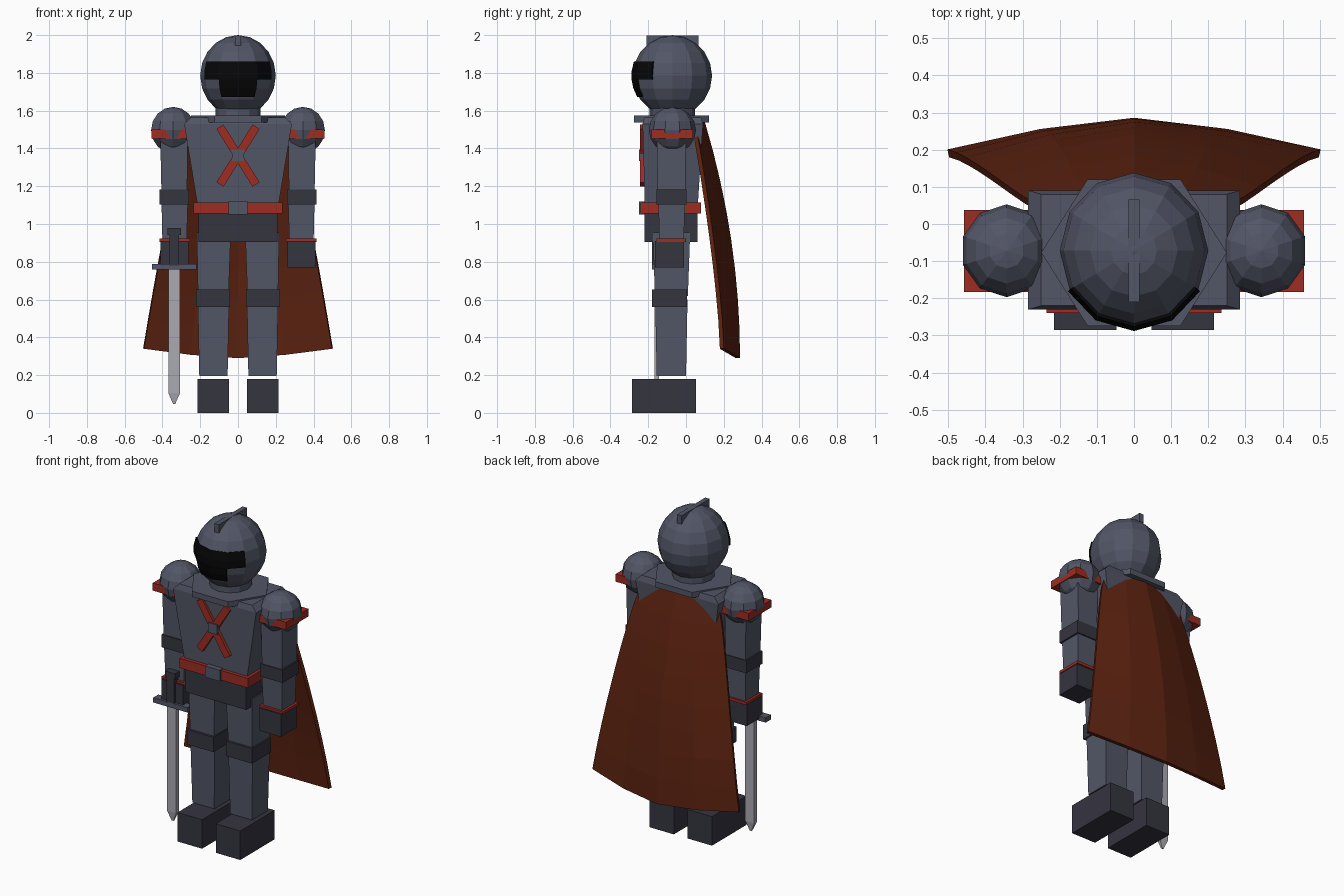
import bpy, bmesh, math
from mathutils import Matrix, Vector

if "Cube" in bpy.data.objects:
    bpy.data.objects.remove(bpy.data.objects["Cube"])


def material(name, rgb):
    m = bpy.data.materials.new(name)
    m.diffuse_color = (*rgb, 1)
    m.use_nodes = True
    m.node_tree.nodes["Principled BSDF"].inputs["Base Color"].default_value = m.diffuse_color
    return m


STEEL = material("blue_grey_steel", (0.084, 0.093, 0.133))
DARK = material("dark_leather", (0.036, 0.035, 0.051))
RED = material("red_trim", (0.34, 0.025, 0.016))
CAPE = material("rust_cape", (0.105, 0.016, 0.005))
BLACK = material("black_visor", (0.002, 0.002, 0.002))
BLADE = material("pale_blade", (0.40, 0.40, 0.45))


def finish(name, bm, mat):
    bmesh.ops.recalc_face_normals(bm, faces=bm.faces)
    me = bpy.data.meshes.new(name)
    bm.to_mesh(me)
    bm.free()
    me.materials.append(mat)
    ob = bpy.data.objects.new(name, me)
    bpy.context.collection.objects.link(ob)
    return ob


def loft(name, mat, *levels):
    """Stack of rectangles, each (z, x0, x1, y0, y1), skinned and capped."""
    bm = bmesh.new()
    rings = []
    for z, x0, x1, y0, y1 in levels:
        rings.append([bm.verts.new((x, y, z)) for x, y in
                      ((x0, y0), (x1, y0), (x1, y1), (x0, y1))])
    for a, b in zip(rings, rings[1:]):
        for i in range(4):
            j = (i + 1) % 4
            bm.faces.new((a[i], a[j], b[j], b[i]))
    bm.faces.new(rings[0])
    bm.faces.new(rings[-1])
    return finish(name, bm, mat)


def box(name, mat, x0, x1, y0, y1, z0, z1):
    return loft(name, mat, (z0, x0, x1, y0, y1), (z1, x0, x1, y0, y1))


def ball(name, mat, centre, radii, segments, rings):
    bm = bmesh.new()
    bmesh.ops.create_uvsphere(bm, u_segments=segments, v_segments=rings, radius=1)
    bm.transform(Matrix.Translation(centre) @ Matrix.Diagonal((*radii, 1)))
    return finish(name, bm, mat)


def disc(name, mat, centre, rx, ry, height, sides, turn=0):
    bm = bmesh.new()
    bmesh.ops.create_cone(bm, cap_ends=True, segments=sides, radius1=1, radius2=1, depth=1)
    bm.transform(Matrix.Translation(centre) @ Matrix.Diagonal((rx, ry, height, 1))
                 @ Matrix.Rotation(turn, 4, 'Z'))
    return finish(name, bm, mat)


def thicken(ob, thickness):
    mod = ob.modifiers.new("thickness", 'SOLIDIFY')
    mod.thickness = thickness
    mod.offset = 0


# Helmet with crest, neck and collar
HEAD, HR = Vector((0, -0.072, 1.785)), Vector((0.2, 0.21, 0.215))
ball("helmet", STEEL, HEAD, HR, 12, 10)
box("helmet_crest", STEEL, -0.015, 0.015, -0.21, 0.066, 1.945, 1.998)
disc("neck", STEEL, (0, -0.072, 1.59), 0.12, 0.12, 0.08, 12)
collar = disc("collar", STEEL, (0, -0.077, 1.556), 0.25, 0.228, 0.035, 6, math.pi / 2)
# keep the collar's flat sides at front and back
if max(v.co.y for v in collar.data.vertices) > 0.14:
    collar.data.transform(Matrix.Translation((0, -0.077, 0))
                          @ Matrix.Diagonal((0.25 / 0.228, 0.228 / 0.25, 1, 1))
                          @ Matrix.Rotation(math.pi / 2, 4, 'Z')
                          @ Matrix.Translation((0, 0.077, 0)))


# Visor: wide eye slit above a narrower mouth part, wrapped on the helmet
def visor(name, half_steps, heights):
    bm = bmesh.new()
    rows = []
    for z in heights:
        k = math.sqrt(1 - ((z - HEAD.z) / HR.z) ** 2) * 1.015
        row = []
        for i in range(-half_steps, half_steps + 1):
            a = math.radians(30 * i)
            row.append(bm.verts.new((HR.x * k * math.sin(a),
                                     HEAD.y - HR.y * k * math.cos(a), z)))
        rows.append(row)
    for a, b in zip(rows, rows[1:]):
        for i in range(len(a) - 1):
            bm.faces.new((a[i], a[i + 1], b[i + 1], b[i]))
    thicken(finish(name, bm, BLACK), 0.008)


visor("visor_eye_slit", 2, (1.86, 1.81, 1.765))
visor("visor_mouth", 1, (1.765, 1.72, 1.675))

# Torso, hips and belt
loft("chest", STEEL, (1.06, -0.208, 0.208, -0.217, 0.06),
     (1.53, -0.285, 0.285, -0.23, 0.09), (1.565, -0.25, 0.25, -0.22, 0.08))
box("hips", DARK, -0.21, 0.21, -0.22, 0.062, 0.905, 1.07)
box("belt", RED, -0.235, 0.235, -0.24, 0.08, 1.055, 1.115)
box("belt_buckle", STEEL, -0.05, 0.05, -0.25, -0.2, 1.05, 1.12)

# Crossed chest straps
for side, label in ((-1, "left"), (1, "right")):
    ob = box("chest_strap_" + label, RED, -0.022, 0.022, -0.243, -0.21, -0.18, 0.18)
    ob.data.transform(Matrix.Translation((0, 0, 1.362))
                      @ Matrix.Rotation(side * math.atan2(0.2, 0.32), 4, 'Y'))
box("strap_clasp", STEEL, -0.032, 0.032, -0.25, -0.21, 1.333, 1.395)


# Arms and legs
def sided(s, a, b):
    return (a, b) if s > 0 else (-b, -a)


for s, side in ((-1, "sword_side"), (1, "free_side")):
    def limb(name, mat, *levels):
        loft(f"{name}_{side}", mat, *[(z, *sided(s, x0, x1), y0, y1)
                                      for z, x0, x1, y0, y1 in levels])

    ball("shoulder_" + side, STEEL, (s * 0.343, -0.072, 1.497), (0.123, 0.125, 0.123), 10, 8)
    limb("shoulder_trim", RED, (1.453, 0.225, 0.457, -0.183, 0.038),
         (1.5, 0.225, 0.457, -0.183, 0.038))
    limb("upper_arm", STEEL, (1.15, 0.27, 0.405, -0.15, -0.003),
         (1.48, 0.265, 0.412, -0.155, 0.0))
    limb("elbow_band", DARK, (1.103, 0.26, 0.415, -0.157, 0.002),
         (1.182, 0.26, 0.415, -0.157, 0.002))
    limb("forearm", STEEL, (0.9, 0.272, 0.4, -0.14, -0.012),
         (1.12, 0.265, 0.405, -0.147, -0.005))
    limb("wrist_trim", RED, (0.905, 0.255, 0.415, -0.155, 0.0),
         (0.922, 0.255, 0.415, -0.155, 0.0))
    limb("hand", DARK, (0.77, 0.262, 0.41, -0.165, -0.01),
         (0.91, 0.262, 0.41, -0.165, -0.01))

    limb("thigh", STEEL, (0.62, 0.05, 0.212, -0.165, 0.01),
         (0.955, 0.038, 0.218, -0.175, 0.022))
    limb("knee_band", DARK, (0.56, 0.042, 0.222, -0.18, 0.005),
         (0.652, 0.042, 0.222, -0.18, 0.005))
    limb("shin", STEEL, (0.195, 0.055, 0.205, -0.155, 0.0),
         (0.6, 0.047, 0.213, -0.163, 0.008))
    limb("boot", DARK, (0, 0.047, 0.215, -0.285, 0.052),
         (0.18, 0.047, 0.215, -0.285, 0.052))

# Sword held point down
SX, SY = -0.338, -0.155
box("sword_grip", DARK, SX - 0.025, SX + 0.025, SY - 0.025, SY + 0.025, 0.78, 0.95)
box("sword_pommel", DARK, SX - 0.035, SX + 0.035, SY - 0.03, SY + 0.03, 0.943, 0.978)
box("sword_guard", STEEL, SX - 0.118, SX + 0.118, SY - 0.025, SY + 0.025, 0.758, 0.788)
loft("sword_blade", BLADE, (0.048, SX - 0.006, SX + 0.006, SY - 0.004, SY + 0.004),
     (0.105, SX - 0.031, SX + 0.031, SY - 0.013, SY + 0.013),
     (0.765, SX - 0.031, SX + 0.031, SY - 0.013, SY + 0.013))

# Cape: flares down and back, edges wrapped forward
bm = bmesh.new()
ROWS = 8
grid = []
for r in range(ROWS + 1):
    t = r / ROWS
    half = 0.25 + 0.25 * t ** 0.8
    mid_y = 0.09 + 0.185 * (1 - (1 - t) ** 2)
    edge_y = 0.04 + 0.15 * (1 - (1 - t) ** 1.4)
    row = []
    for c in range(-2, 3):
        u = c / 2
        w = abs(u) ** 1.5
        z = 1.535 - t * (1.245 - 0.05 * w)
        row.append(bm.verts.new((u * half, mid_y + (edge_y - mid_y) * w, z)))
    grid.append(row)
for a, b in zip(grid, grid[1:]):
    for i in range(4):
        bm.faces.new((a[i], a[i + 1], b[i + 1], b[i]))
thicken(finish("cape", bm, CAPE), 0.022)
